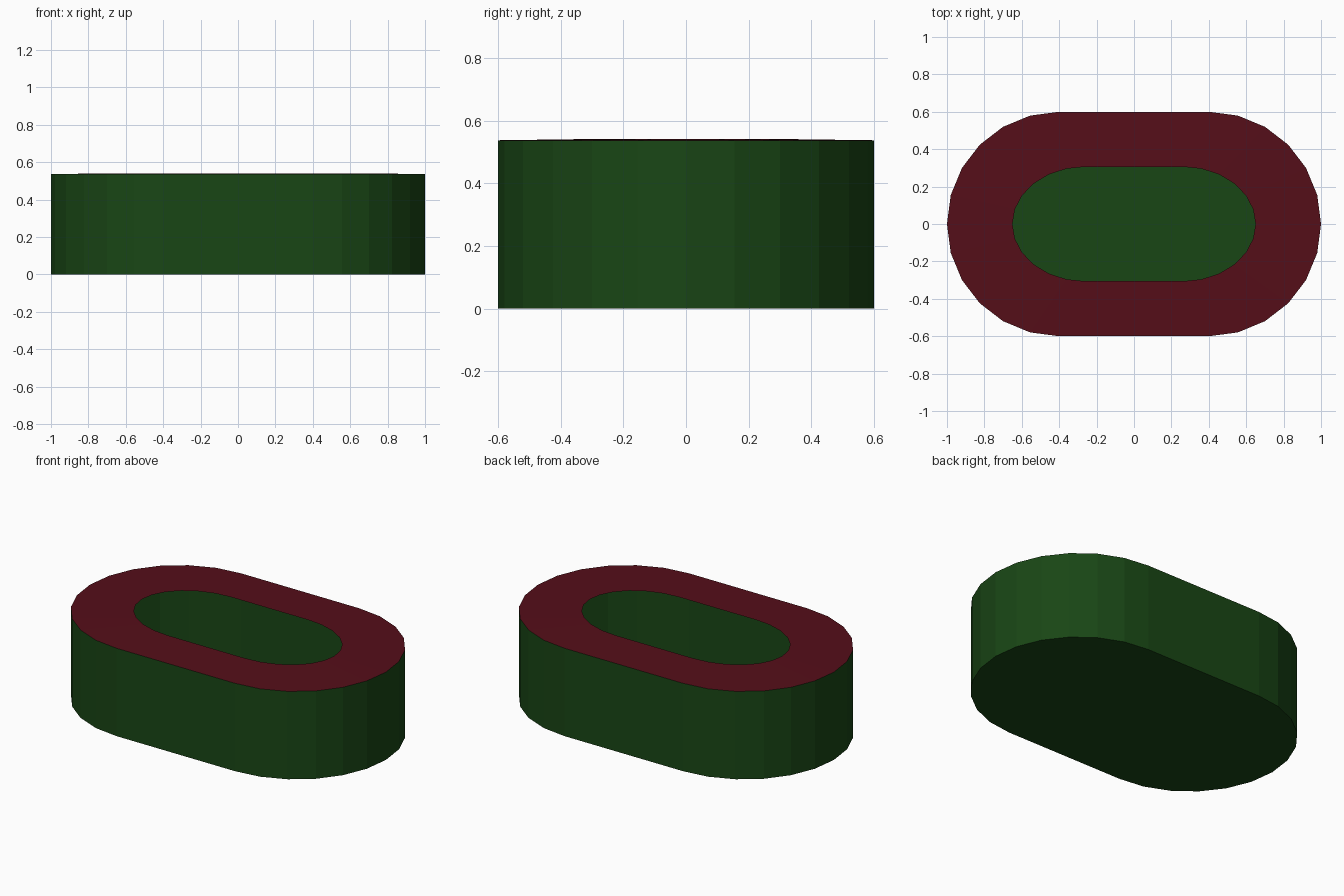
import bpy, bmesh
from math import sin, cos, radians

if "Cube" in bpy.data.objects:
    bpy.data.objects.remove(bpy.data.objects["Cube"])


def material(name, rgb):
    m = bpy.data.materials.new(name)
    m.diffuse_color = (*rgb, 1)
    m.use_nodes = True
    m.node_tree.nodes["Principled BSDF"].inputs["Base Color"].default_value = m.diffuse_color
    return m


def stadium(sx, sy):
    """Stadium outline, 12 sides per rounded end, scaled in x and y."""
    pts = []
    for side, start in ((1, -90), (-1, 90)):
        for i in range(13):
            a = radians(start + 15 * i)
            pts.append(((side * 0.4 + 0.6 * cos(a) * side * side) * sx,
                        0.6 * sin(a) * sy))
    return pts


def lofted(name, rings, mat, cap_start=False):
    """Join (scale_x, scale_y, z) stadium rings with flat quads."""
    bm = bmesh.new()
    loops = [[bm.verts.new((x, y, z)) for x, y in stadium(sx, sy)]
             for sx, sy, z in rings]
    n = len(loops[0])
    for a, b in zip(loops, loops[1:]):
        for i in range(n):
            j = (i + 1) % n
            bm.faces.new((a[i], a[j], b[j], b[i]))
    if cap_start:
        bm.faces.new(loops[0][::-1])
    me = bpy.data.meshes.new(name)
    bm.to_mesh(me)
    bm.free()
    me.materials.append(mat)
    ob = bpy.data.objects.new(name, me)
    bpy.context.collection.objects.link(ob)
    return ob


green = material("green", (0.0097, 0.061, 0.0075))
red = material("dark_red", (0.091, 0.0044, 0.0097))

OUTER, INNER = (1, 1), (0.65, 0.51)
RIM_Z, TOP_Z = 0.537, 0.541

# hollow tub: side wall and floor
lofted("tub", [(*OUTER, 0), (*OUTER, RIM_Z)], green, cap_start=True)
# band around the opening, rising very slightly inward
lofted("top_band", [(*OUTER, RIM_Z), (*INNER, TOP_Z)], red)
